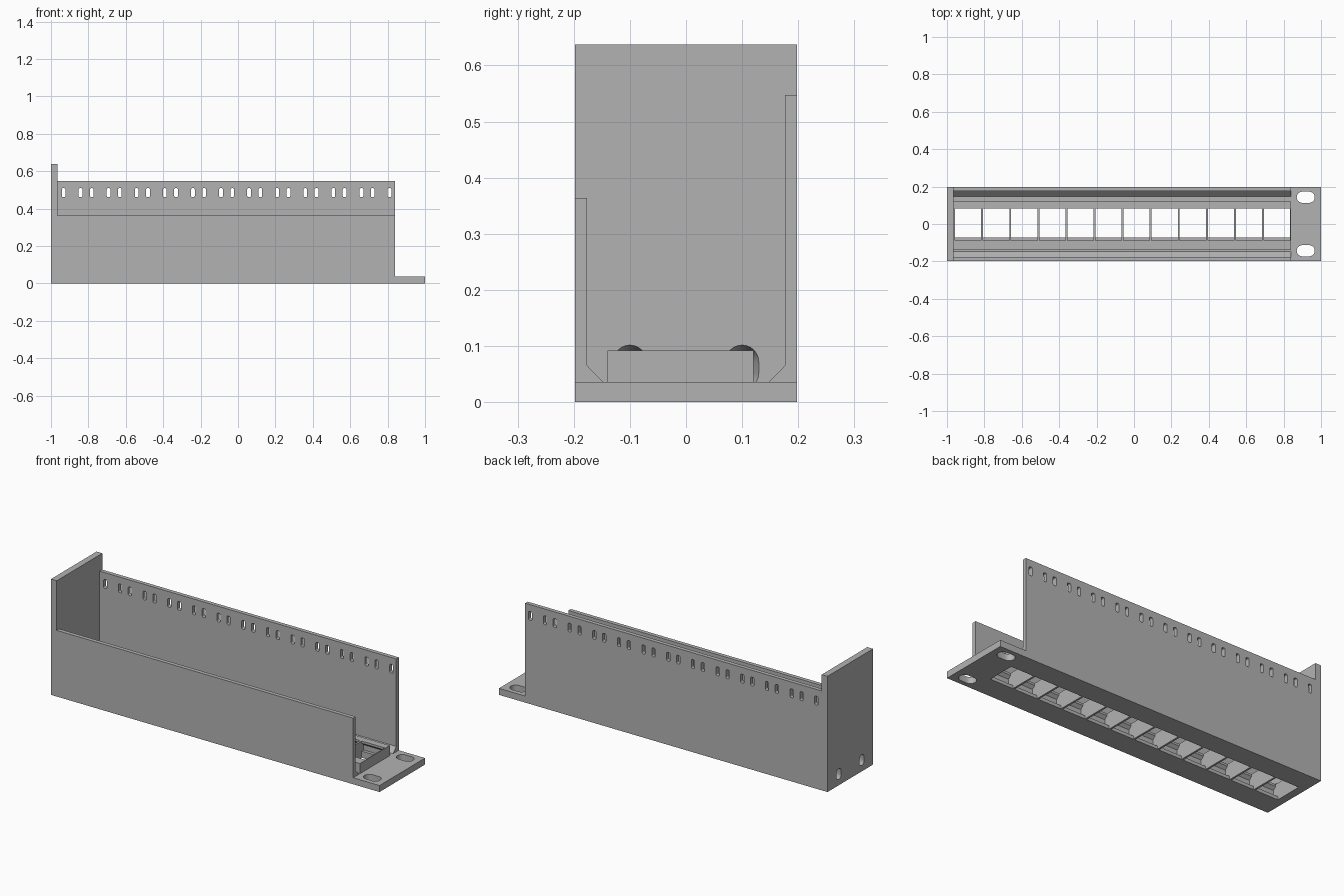
import bpy
import bmesh
from math import cos, sin, pi, radians

if "Cube" in bpy.data.objects:
    bpy.data.objects.remove(bpy.data.objects["Cube"], do_unlink=True)

grey = bpy.data.materials.new("plain_grey")
grey.use_nodes = True
COLOUR = (0.45, 0.45, 0.45, 1)
grey.diffuse_color = COLOUR
grey.node_tree.nodes["Principled BSDF"].inputs["Base Color"].default_value = COLOUR


def build(name, solids):
    """One object from solids, each a (start loop, end loop) pair of 3D points."""
    bm = bmesh.new()
    for start, end in solids:
        a = [bm.verts.new(p) for p in start]
        b = [bm.verts.new(p) for p in end]
        bm.faces.new(a)
        bm.faces.new(b[::-1])
        for i in range(len(a)):
            j = (i + 1) % len(a)
            bm.faces.new((a[j], a[i], b[i], b[j]))
    bmesh.ops.remove_doubles(bm, verts=bm.verts, dist=1e-5)
    bmesh.ops.recalc_face_normals(bm, faces=bm.faces)
    mesh = bpy.data.meshes.new(name)
    bm.to_mesh(mesh)
    bm.free()
    mesh.materials.append(grey)
    obj = bpy.data.objects.new(name, mesh)
    bpy.context.collection.objects.link(obj)
    return obj


def along_x(profile, x0, x1):
    return [(x0, y, z) for y, z in profile], [(x1, y, z) for y, z in profile]


def rect(a0, a1, b0, b1):
    return [(a0, b0), (a1, b0), (a1, b1), (a0, b1)]


def rounded(ca, cb, ha, hb, r, steps=6):
    """Rounded rectangle outline around (ca, cb) with half sizes ha, hb."""
    points = []
    for k, (sa, sb) in enumerate([(1, 1), (-1, 1), (-1, -1), (1, -1)]):
        for i in range(steps + 1):
            t = (k + i / steps) * pi / 2
            points.append((ca + sa * (ha - r) + r * cos(t),
                           cb + sb * (hb - r) + r * sin(t)))
    # drop coincident neighbours where two corners meet
    return [p for i, p in enumerate(points)
            if abs(p[0] - points[i - 1][0]) + abs(p[1] - points[i - 1][1]) > 1e-5]


def cut(obj, solids):
    cutter = build("cutter", solids)
    cutter.hide_render = True
    mod = obj.modifiers.new("cut", 'BOOLEAN')
    mod.operation = 'DIFFERENCE'
    mod.solver = 'EXACT'
    mod.object = cutter
    bpy.context.view_layer.objects.active = obj
    bpy.ops.object.modifier_apply(modifier=mod.name)
    bpy.data.objects.remove(cutter, do_unlink=True)


HALF, FLOOR = 0.198, 0.036
X_PLATE, X_END = -0.965, 0.84
centres = [-0.887 + 0.1502 * i for i in range(12)]

# Channel: floor, low front wall, high back wall, chamfers and socket rail
channel = build("channel_body", [along_x([
    (-HALF, 0), (HALF, 0), (HALF, 0.547), (0.176, 0.547), (0.176, 0.065),
    (0.148, FLOOR), (0.12, FLOOR), (0.12, 0.092), (-0.14, 0.092),
    (-0.14, FLOOR), (-0.148, FLOOR), (-0.176, 0.065), (-0.176, 0.364),
    (-HALF, 0.364)], X_PLATE, X_END)])

# Socket openings with a catch at each side
socket = [(-0.072, -0.01), (0.083, -0.01), (0.083, FLOOR), (0.1, FLOOR),
          (0.1, 0.065), (0.083, 0.08), (0.083, 0.1), (-0.088, 0.1),
          (-0.088, 0.08), (-0.104, 0.065), (-0.104, 0.018), (-0.072, 0.018)]
cut(channel, [along_x(socket, x - 0.07, x + 0.07) for x in centres])

# Pairs of tie slots along the back wall
tie_slots = []
for x in centres:
    for side in (-1, 1):
        outline = rounded(x + side * 0.045, 0.485, 0.01, 0.024, 0.007)
        tie_slots.append(([(a, 0.16, b) for a, b in outline],
                          [(a, 0.21, b) for a, b in outline]))
cut(channel, tie_slots)

# Tall end plate with two countersunk slots
end_plate = build("end_plate", [along_x(rect(-HALF, HALF, 0, 0.637), -1, X_PLATE)])
sinks = []
for y in (-0.1, 0.1):
    outer = rounded(y, 0.062, 0.019, 0.029, 0.019)
    inner = rounded(y, 0.062, 0.03, 0.04, 0.03)
    sinks.append(([(-1.003, a, b) for a, b in outer],
                  [(X_PLATE + 0.001, a, b) for a, b in inner]))
cut(end_plate, sinks)

# Mounting flange with two slots
flange = build("mounting_flange", [along_x(rect(-HALF, HALF, 0, FLOOR), X_END, 1)])
holes = []
for y in (-0.143, 0.143):
    outline = rounded(0.918, y, 0.048, 0.03, 0.03)
    holes.append(([(a, b, -0.01) for a, b in outline],
                  [(a, b, 0.05) for a, b in outline]))
cut(flange, holes)

# Smooth the rounded slot walls, keep edges sharp
bpy.ops.object.select_all(action='DESELECT')
for obj in (channel, end_plate, flange):
    obj.select_set(True)
    bpy.context.view_layer.objects.active = obj
bpy.ops.object.shade_smooth_by_angle(angle=radians(30))
